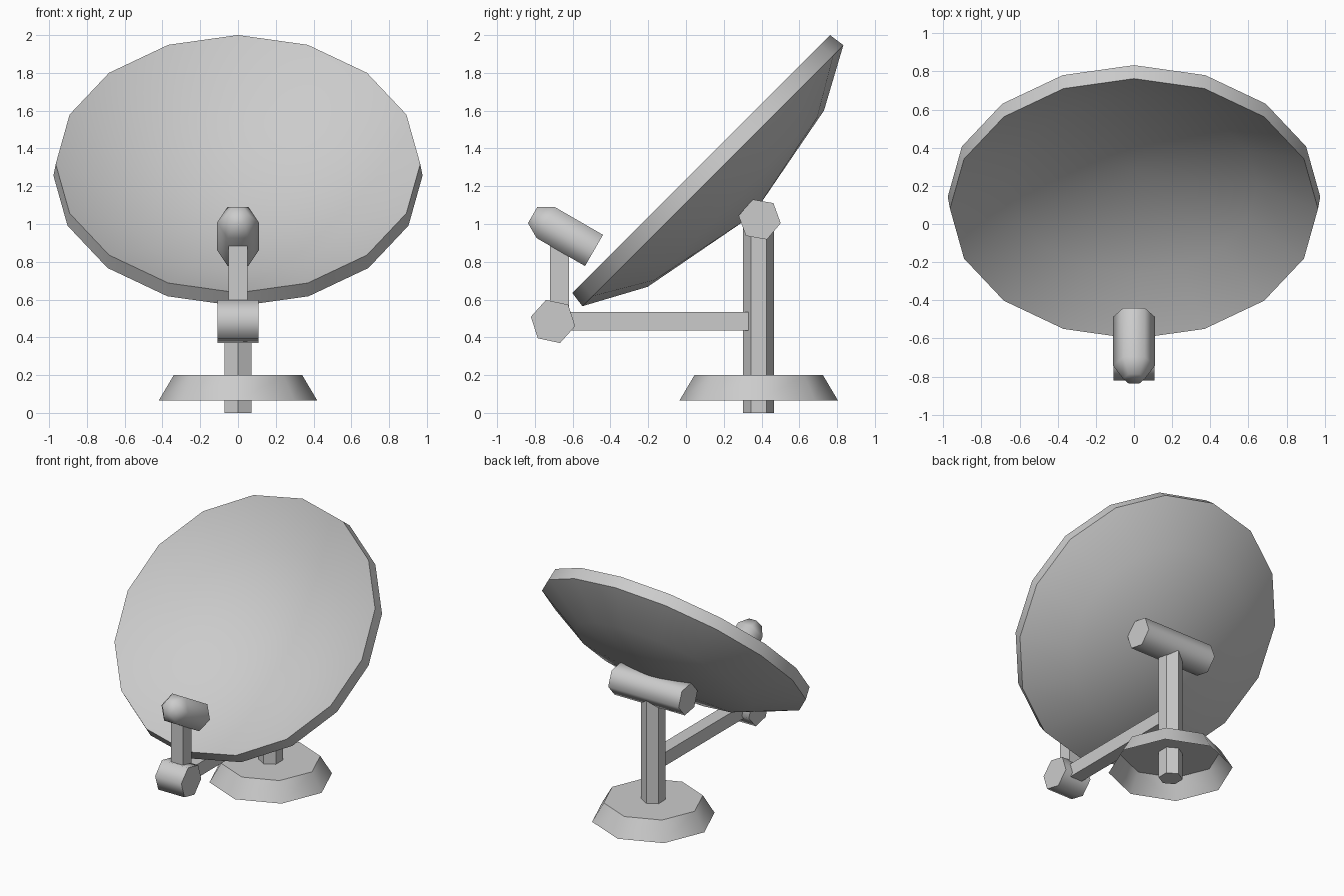
import bpy
import bmesh
from math import radians, cos, sin, pi
from mathutils import Matrix

cube = bpy.data.objects.get("Cube")
if cube:
    bpy.data.objects.remove(cube, do_unlink=True)

GREY = (0.6, 0.6, 0.6, 1.0)
metal = bpy.data.materials.new("light_grey_metal")
metal.use_nodes = True
metal.diffuse_color = GREY
metal.node_tree.nodes["Principled BSDF"].inputs["Base Color"].default_value = GREY


def finish(name, bm, smooth_angle):
    mesh = bpy.data.meshes.new(name)
    bm.to_mesh(mesh)
    bm.free()
    mesh.materials.append(metal)
    if smooth_angle:
        mesh.shade_smooth()
        mesh.set_sharp_from_angle(angle=radians(smooth_angle))
    obj = bpy.data.objects.new(name, mesh)
    bpy.context.collection.objects.link(obj)
    return obj


def lathe(name, profile, sides, location, axis="X", tilt=0, phase=0, smooth_angle=30):
    """Turn a (radius, height) profile around local z, then tilt and place it."""
    bm = bmesh.new()
    rings = []
    for r, h in profile:
        count = sides if r > 0 else 1
        angles = [radians(phase) + 2 * pi * i / sides for i in range(count)]
        rings.append([bm.verts.new((r * cos(a), r * sin(a), h)) for a in angles])
    for low, high in zip(rings, rings[1:]):
        for i in range(sides):
            j = (i + 1) % sides
            if len(low) == 1:
                bm.faces.new((low[0], high[j], high[i]))
            elif len(high) == 1:
                bm.faces.new((low[i], low[j], high[0]))
            else:
                bm.faces.new((low[i], low[j], high[j], high[i]))
    bm.transform(Matrix.Translation(location) @ Matrix.Rotation(radians(tilt), 4, axis))
    return finish(name, bm, smooth_angle)


def rod(radius, start, end):
    return [(0, start), (radius, start), (radius, end), (0, end)]


def box(name, size, location):
    bm = bmesh.new()
    bmesh.ops.create_cube(bm, size=1)
    bm.transform(Matrix.Translation(location) @ Matrix.Diagonal((*size, 1)))
    return finish(name, bm, 0)


POST_Y = 0.385

# Hollow base, open underneath, with the post running through it
lathe("base", [(0.42, 0.065), (0.34, 0.2), (0, 0.2)], 8, (0, POST_Y, 0), smooth_angle=50)
lathe("post", rod(0.082, 0, 1.0), 6, (0, POST_Y, 0), phase=30)

# Crosswise tube that carries the dish
lathe("dish_mount", rod(0.113, -0.29, 0.29), 6, (0, 0.39, 1.024),
      axis="Y", tilt=90, phase=20, smooth_angle=65)

# Dish shell: back bowl, outer rim, then the hollow front
lathe("dish", [(0, -0.385), (0.66, -0.26), (0.977, -0.088),
               (0.965, 0), (0.65, -0.17), (0, -0.295)],
      16, (0, 0.08, 1.318), tilt=45)

# Arm to the front, with its joint and upright strut
box("feed_arm", (0.1, 1.05, 0.1), (0, -0.175, 0.485))
lathe("feed_joint", rod(0.12, -0.108, 0.108), 6, (0, -0.704, 0.484),
      axis="Y", tilt=90, phase=18, smooth_angle=65)
box("feed_strut", (0.1, 0.1, 0.39), (0, -0.67, 0.7))

# Receiver aimed at the dish, with a tapered rear end
lathe("receiver", [(0, 0), (0.11, 0), (0.11, 0.296), (0.057, 0.375), (0, 0.375)],
      6, (0, -0.487, 0.86), tilt=60, smooth_angle=65)
